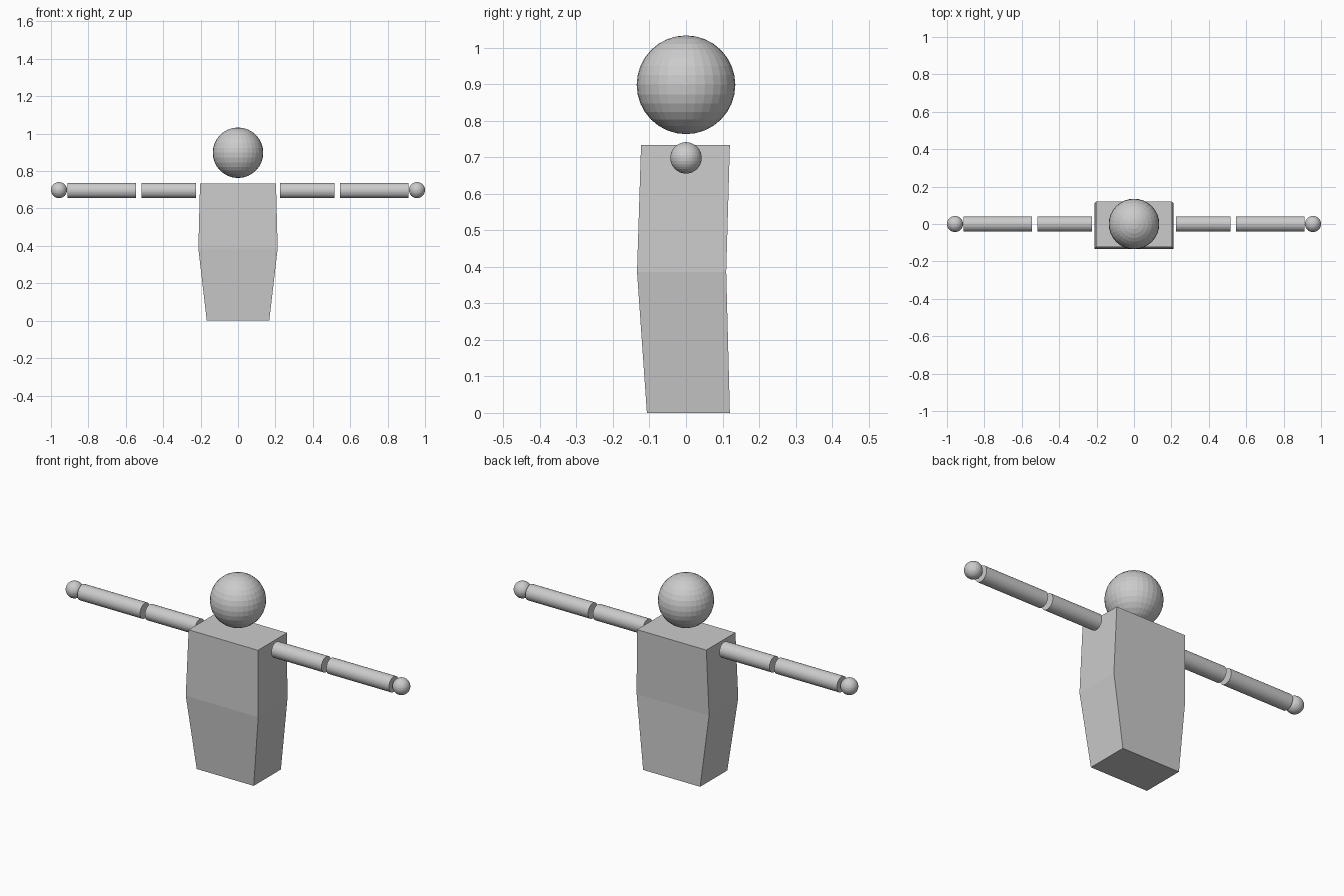
import bpy, bmesh, math

if "Cube" in bpy.data.objects:
    bpy.data.objects.remove(bpy.data.objects["Cube"])

grey = bpy.data.materials.new("light grey")
grey.diffuse_color = (0.6, 0.6, 0.6, 1)
grey.use_nodes = True
grey.node_tree.nodes["Principled BSDF"].inputs["Base Color"].default_value = grey.diffuse_color


def finish(name, bm):
    bmesh.ops.recalc_face_normals(bm, faces=bm.faces)
    mesh = bpy.data.meshes.new(name)
    bm.to_mesh(mesh)
    bm.free()
    mesh.materials.append(grey)
    obj = bpy.data.objects.new(name, mesh)
    bpy.context.collection.objects.link(obj)
    return obj


def ball(name, x, z, radius):
    bm = bmesh.new()
    bmesh.ops.create_uvsphere(bm, u_segments=32, v_segments=16, radius=radius)
    finish(name, bm).location = (x, 0, z)


def limb(name, x0, x1, z, radius):
    bm = bmesh.new()
    bmesh.ops.create_cone(bm, cap_ends=True, segments=32, radius1=radius,
                          radius2=radius, depth=abs(x1 - x0))
    obj = finish(name, bm)
    obj.rotation_euler = (0, math.pi / 2, 0)
    obj.location = ((x0 + x1) / 2, 0, z)


# torso: three stacked rectangles (height, half width, front y, back y)
bm = bmesh.new()
rings = [[bm.verts.new(p) for p in ((-w, f, z), (w, f, z), (w, b, z), (-w, b, z))]
         for z, w, f, b in ((0, 0.167, -0.107, 0.12),
                            (0.386, 0.212, -0.134, 0.11),
                            (0.733, 0.203, -0.123, 0.12))]
for low, high in zip(rings, rings[1:]):
    for i in range(4):
        j = (i + 1) % 4
        bm.faces.new((low[i], low[j], high[j], high[i]))
bm.faces.new(rings[0])
bm.faces.new(rings[-1])
finish("torso", bm)

# head
ball("head", 0, 0.898, 0.135)

# arms and hands, both sides
for side, s in (("left", 1), ("right", -1)):
    limb(side + "_upper_arm", s * 0.224, s * 0.517, 0.696, 0.041)
    limb(side + "_forearm", s * 0.545, s * 0.912, 0.696, 0.041)
    ball(side + "_hand", s * 0.957, 0.698, 0.043)
